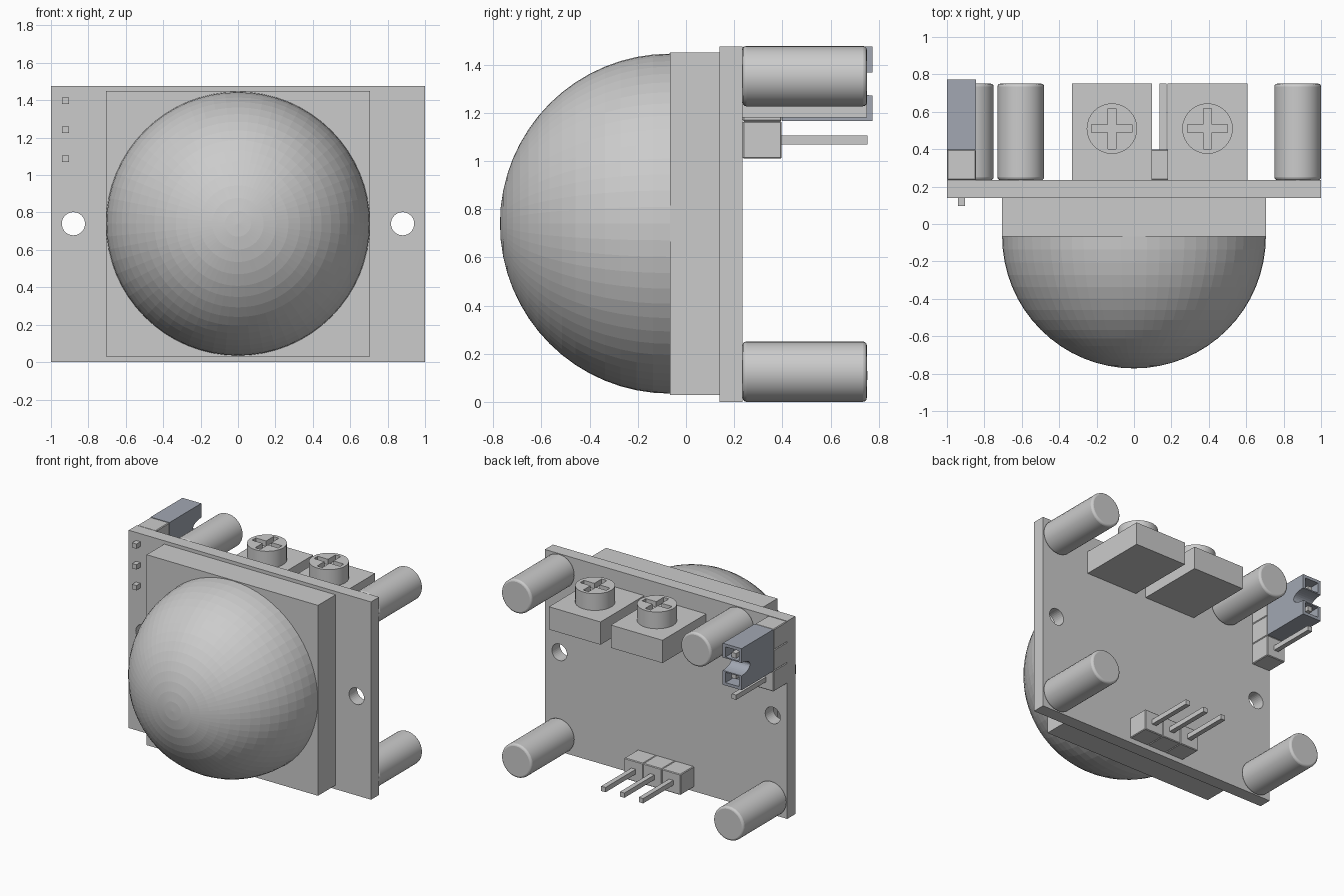
import bpy, math
from mathutils import Matrix

if "Cube" in bpy.data.objects:
    bpy.data.objects.remove(bpy.data.objects["Cube"])


def box(name, x, y, z, bevel=0):
    """Box from (min, max) pairs on each axis."""
    bpy.ops.mesh.primitive_cube_add(size=1)
    ob = bpy.context.object
    ob.name = name
    size = [b - a for a, b in (x, y, z)]
    mid = [(a + b) / 2 for a, b in (x, y, z)]
    ob.data.transform(Matrix.Translation(mid) @ Matrix.Diagonal((*size, 1)))
    if bevel:
        add_bevel(ob, bevel, 1)
    return ob


def add_bevel(ob, width, segments):
    m = ob.modifiers.new("bevel", 'BEVEL')
    m.width, m.segments, m.limit_method = width, segments, 'ANGLE'
    m.angle_limit = math.radians(50)


def cyl(name, r, depth, loc, axis='Y', verts=32):
    rot = {'X': (0, math.pi / 2, 0), 'Y': (-math.pi / 2, 0, 0), 'Z': (0, 0, 0)}[axis]
    bpy.ops.mesh.primitive_cylinder_add(vertices=verts, radius=r, depth=depth,
                                        location=loc, rotation=rot)
    ob = bpy.context.object
    ob.name = name
    bpy.ops.object.transform_apply(location=False, rotation=True, scale=True)
    return ob


def cut(ob, *cutters):
    for c in cutters:
        m = ob.modifiers.new("cut", 'BOOLEAN')
        m.operation, m.solver, m.object = 'DIFFERENCE', 'EXACT', c
        bpy.context.view_layer.objects.active = ob
        bpy.ops.object.modifier_apply(modifier=m.name)
        bpy.data.objects.remove(c)


def smooth(ob):
    bpy.ops.object.select_all(action='DESELECT')
    ob.select_set(True)
    bpy.context.view_layer.objects.active = ob
    bpy.ops.object.shade_smooth_by_angle(angle=math.radians(30))


BACK = 0.235   # rear face of the board

# Circuit board with two mounting holes
board = box("board", (-1, 1), (0.14, BACK), (0, 1.475))
cut(board, *[cyl("hole", 0.062, 0.5, (s * 0.88, 0.19, 0.74)) for s in (-1, 1)])

# Lens base and faceted hemispherical lens
box("lens_base", (-0.707, 0.707), (-0.067, 0.14), (0.03, 1.45))
bpy.ops.mesh.primitive_uv_sphere_add(segments=64, ring_count=32, radius=0.705,
                                     rotation=(math.pi / 2, 0, 0))
dome = bpy.context.object
dome.name = "lens_dome"
bpy.ops.object.transform_apply(location=False, rotation=True, scale=False)
bpy.ops.object.mode_set(mode='EDIT')
bpy.ops.mesh.select_all(action='SELECT')
bpy.ops.mesh.bisect(plane_co=(0, 0, 0), plane_no=(0, 1, 0), clear_outer=True, use_fill=True)
bpy.ops.object.mode_set(mode='OBJECT')
dome.location = (0, -0.067, 0.74)

# Four rounded capacitors on the back
for x, z in ((0.875, 1.352), (-0.605, 1.352), (0.875, 0.126), (-0.875, 0.126)):
    can = cyl("capacitor", 0.125, 0.515, (x, BACK + 0.2575, z))
    add_bevel(can, 0.015, 3)
    smooth(can)

# Two trimmers, each a block with a cross-slotted knob
for x in (-0.118, 0.393):
    box("trimmer_body", (x - 0.213, x + 0.213), (BACK, 0.75), (1.18, 1.35))
    y = 0.51
    knob = cyl("trimmer_knob", 0.135, 0.125, (x, y, 1.4125), 'Z')
    cut(knob,
        box("slot", (x - 0.108, x + 0.108), (y - 0.022, y + 0.022), (1.435, 1.6)),
        box("slot", (x - 0.022, x + 0.022), (y - 0.108, y + 0.108), (1.435, 1.6)))
    smooth(knob)


# Three-way pin headers: one upright at the side, one along the bottom edge
def header_cell(x, z):
    h, p = 0.0775, 0.018
    box("header_cell", (x - h, x + h), (BACK, 0.397), (z - h, z + h), 0.005)
    box("header_pin", (x - p, x + p), (0.095, 0.752), (z - p, z + p))


for i in range(3):
    header_cell(-0.922, 1.087 + i * 0.155)
    header_cell((i - 1) * 0.155, 0.11)

# Jumper cap with a scooped end and two open sockets
jx, jz = -0.922, 1.32
jumper = box("jumper_cap", (jx - 0.0775, jx + 0.0775), (0.398, 0.773), (jz - 0.155, jz + 0.155))
scoop = cyl("scoop", 0.048, 0.4, (jx, 0.773, jz), 'X')
scoop.scale.y = 2.1
cut(jumper, scoop, *[
    box("socket", (jx - 0.055, jx + 0.055), (0.68, 0.9),
        (jz + s * 0.095 - 0.038, jz + s * 0.095 + 0.038)) for s in (-1, 1)])
mat = bpy.data.materials.new("jumper_grey_blue")
mat.diffuse_color = (0.36, 0.39, 0.45, 1)
mat.use_nodes = True
mat.node_tree.nodes["Principled BSDF"].inputs["Base Color"].default_value = mat.diffuse_color
jumper.data.materials.clear()
jumper.data.materials.append(mat)
